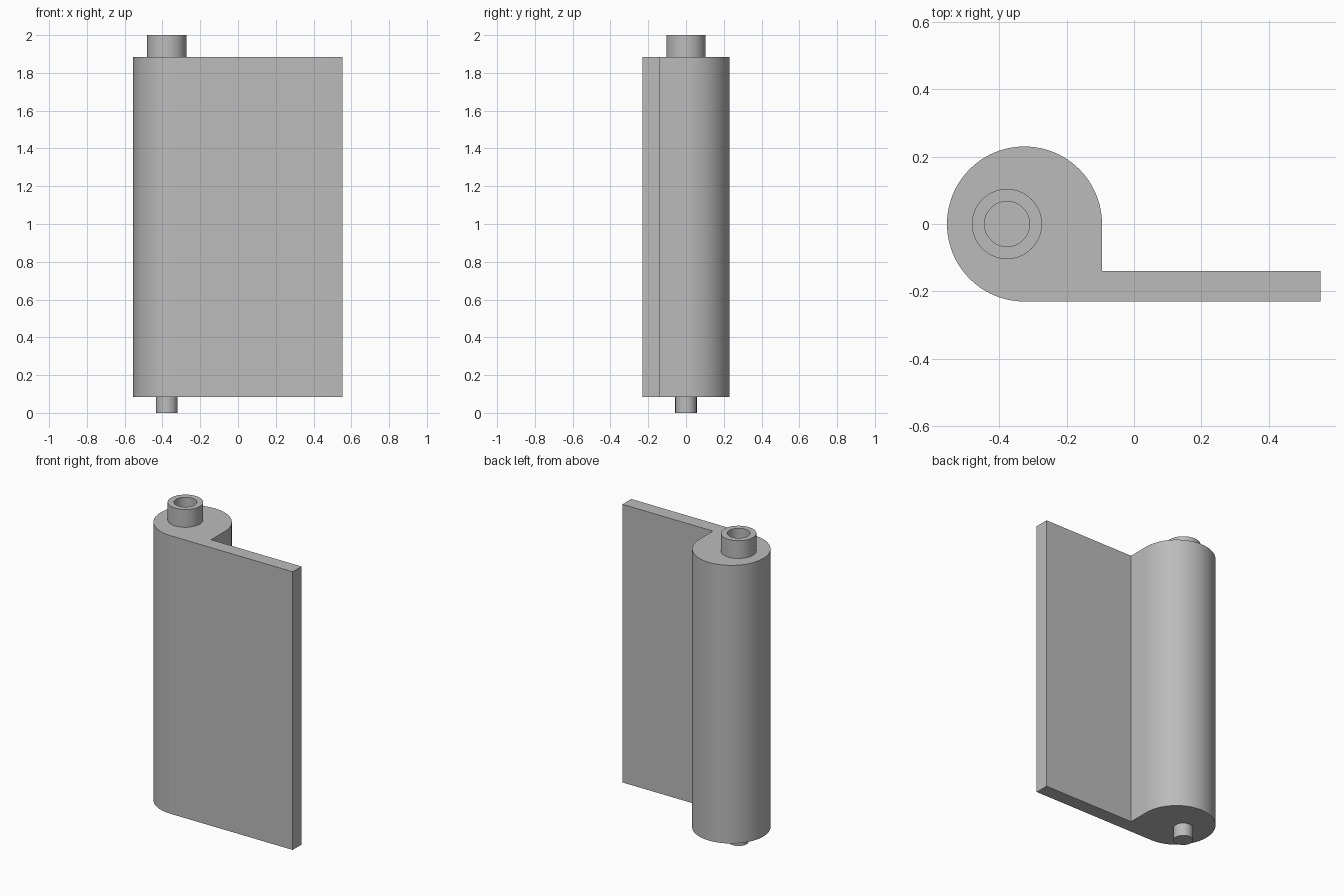
import bpy, bmesh
from math import cos, sin, pi, radians

cube = bpy.data.objects.get("Cube")
if cube:
    bpy.data.objects.remove(cube, do_unlink=True)

grey = bpy.data.materials.new("plain grey")
grey.use_nodes = True
grey.diffuse_color = (0.5, 0.5, 0.5, 1)
grey.node_tree.nodes["Principled BSDF"].inputs["Base Color"].default_value = (0.5, 0.5, 0.5, 1)

BOTTOM, TOP = 0.083, 1.885      # leaf height range
R = 0.23                        # barrel radius
BARREL_X, PIN_X = -0.325, -0.377


def finish(name, bm):
    bmesh.ops.recalc_face_normals(bm, faces=bm.faces[:])
    mesh = bpy.data.meshes.new(name)
    bm.to_mesh(mesh)
    bm.free()
    mesh.materials.append(grey)
    obj = bpy.data.objects.new(name, mesh)
    bpy.context.collection.objects.link(obj)
    bpy.ops.object.select_all(action='DESELECT')
    obj.select_set(True)
    bpy.context.view_layer.objects.active = obj
    bpy.ops.object.shade_smooth_by_angle(angle=radians(30))


def lathe(name, profile, segments=64):
    """Revolve (radius, z) points about the pin axis and cap both ends."""
    bm = bmesh.new()
    rings = [[bm.verts.new((PIN_X + r * cos(2 * pi * i / segments),
                            r * sin(2 * pi * i / segments), z))
              for i in range(segments)] for r, z in profile]
    for a, b in zip(rings, rings[1:]):
        for i in range(segments):
            j = (i + 1) % segments
            bm.faces.new((a[i], a[j], b[j], b[i]))
    bm.faces.new(rings[0])
    bm.faces.new(rings[-1])
    finish(name, bm)


# Hinge leaf: rounded barrel running into a flat plate
outline = [(BARREL_X + R * cos(1.5 * pi * i / 72), R * sin(1.5 * pi * i / 72))
           for i in range(73)]
outline += [(0.553, -R), (0.553, -0.14), (BARREL_X + R, -0.14)]
bm = bmesh.new()
base = bm.faces.new([bm.verts.new((x, y, BOTTOM)) for x, y in outline])
side = bmesh.ops.extrude_face_region(bm, geom=[base], use_keep_orig=True)
bmesh.ops.translate(bm, vec=(0, 0, TOP - BOTTOM),
                    verts=[g for g in side["geom"] if isinstance(g, bmesh.types.BMVert)])
finish("hinge_leaf", bm)

# Hollow collar on top, with a blind socket
lathe("top_collar", [(0.104, TOP), (0.104, 2.0), (0.067, 2.0), (0.067, TOP + 0.002)])

# Solid pin below
lathe("bottom_pin", [(0.057, 0.0), (0.057, BOTTOM)])
